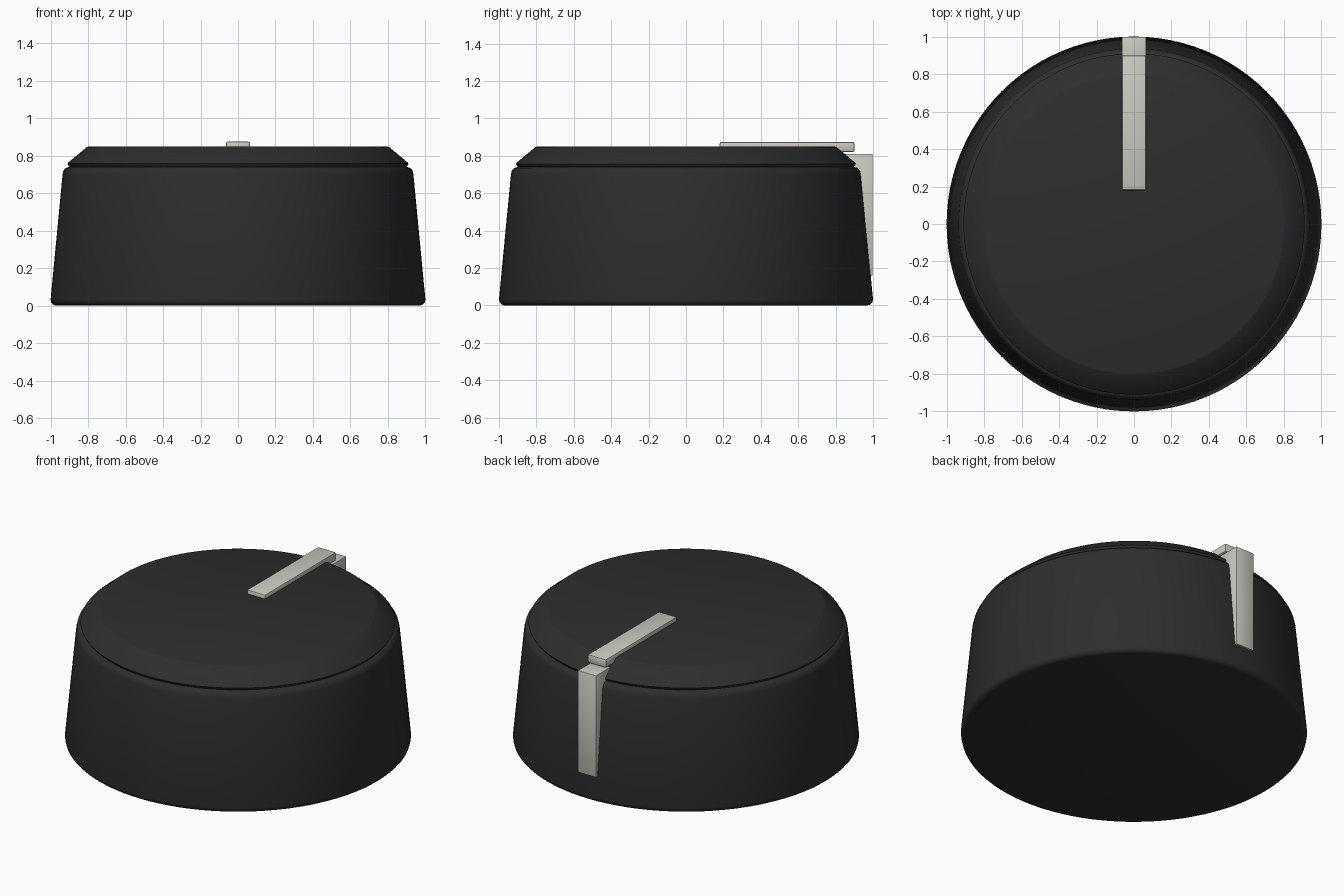
import bpy, bmesh
from math import radians
from mathutils import Matrix, Vector

if "Cube" in bpy.data.objects:
    bpy.data.objects.remove(bpy.data.objects["Cube"], do_unlink=True)


def make_material(name, colour):
    mat = bpy.data.materials.new(name)
    mat.use_nodes = True
    mat.diffuse_color = colour
    mat.node_tree.nodes["Principled BSDF"].inputs["Base Color"].default_value = colour
    return mat


def finish(name, bm, mat, angle):
    bmesh.ops.recalc_face_normals(bm, faces=bm.faces)
    mesh = bpy.data.meshes.new(name)
    bm.to_mesh(mesh)
    bm.free()
    mesh.materials.append(mat)
    obj = bpy.data.objects.new(name, mesh)
    bpy.context.collection.objects.link(obj)
    bpy.ops.object.select_all(action="DESELECT")
    obj.select_set(True)
    bpy.context.view_layer.objects.active = obj
    bpy.ops.object.shade_smooth_by_angle(angle=radians(angle))
    return obj


def lathe(name, profile, mat, angle, segments=96):
    """Stack rings of (radius, height), closed by a face at each end."""
    bm = bmesh.new()
    rings = []
    for radius, z in profile:
        ring = bmesh.ops.create_circle(bm, segments=segments, radius=radius,
                                       matrix=Matrix.Translation((0, 0, z)))
        rings.append(ring["verts"])
    for low, high in zip(rings, rings[1:]):
        for i in range(segments):
            j = (i + 1) % segments
            bm.faces.new((low[i], low[j], high[j], high[i]))
    bm.faces.new(rings[0])
    bm.faces.new(rings[-1])
    return finish(name, bm, mat, angle)


def bevelled_box(name, low, high, mat, bevel=0.01):
    low, high = Vector(low), Vector(high)
    bm = bmesh.new()
    bmesh.ops.create_cube(bm, size=1, matrix=Matrix.Translation((low + high) / 2)
                          @ Matrix.Diagonal((*(high - low), 1)))
    bmesh.ops.bevel(bm, geom=bm.edges[:], offset=bevel, segments=2,
                    profile=0.5, affect="EDGES")
    return finish(name, bm, mat, 30)


black = make_material("black plastic", (0.027, 0.027, 0.027, 1))
ivory = make_material("ivory marker", (0.6, 0.59, 0.535, 1))

# Tapered knob body with rounded rims
lathe("knob_body", [(0.97, 0), (0.985, 0.004), (0.996, 0.015), (1, 0.032),
                    (0.936, 0.7), (0.931, 0.721), (0.918, 0.735), (0.9, 0.74)],
      black, 50)

# Chamfered top cap
lathe("top_cap", [(0.89, 0.73), (0.905, 0.748), (0.91, 0.757), (0.904, 0.765),
                  (0.806, 0.846), (0.795, 0.85)], black, 60)

# Pointer line on the top and down the back
bevelled_box("top_pointer", (-0.065, 0.18, 0.82), (0.065, 0.9, 0.875), ivory)
bevelled_box("side_pointer", (-0.065, 0.85, 0.16), (0.065, 0.998, 0.81), ivory, 0.005)
